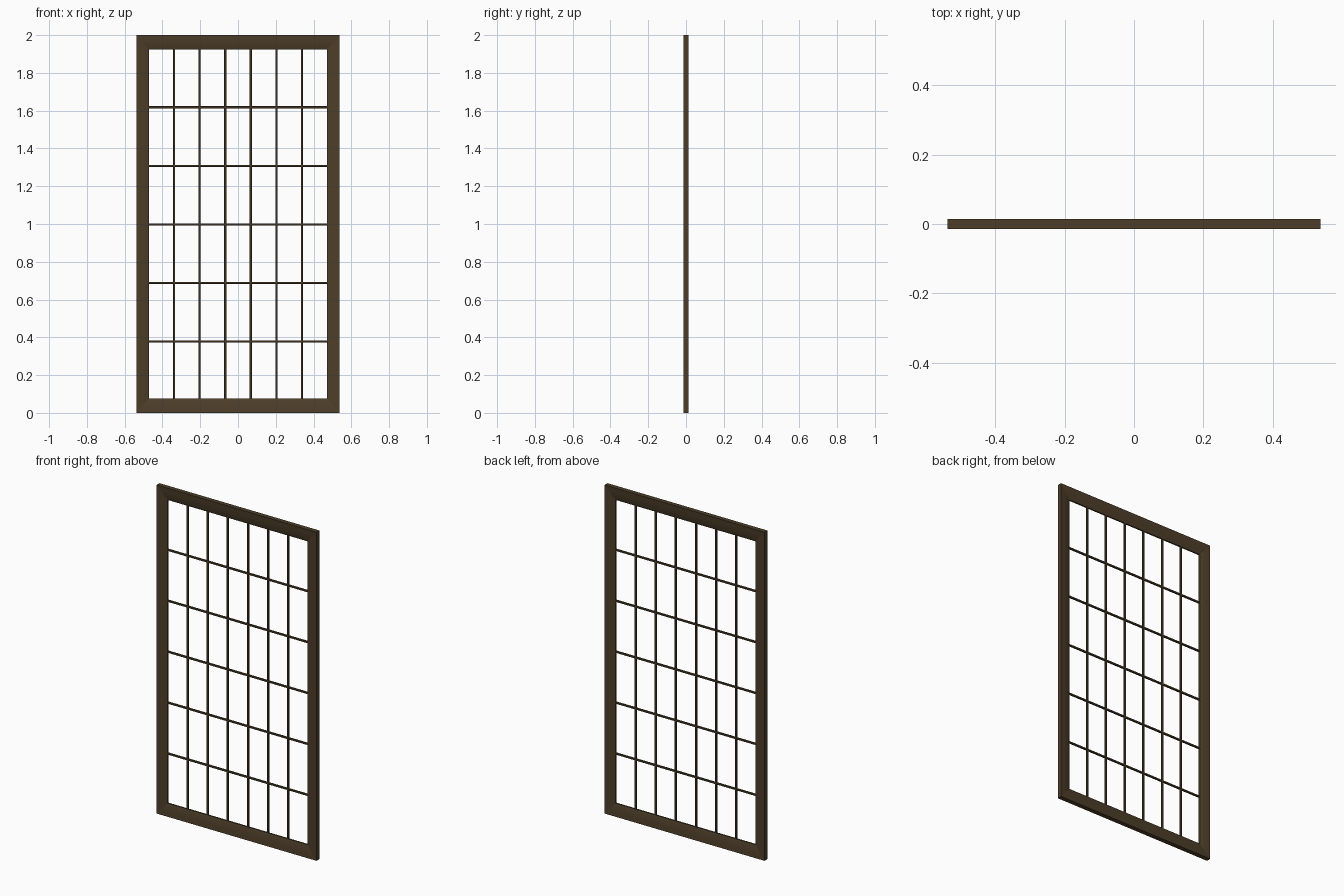
import bpy, bmesh, math

if "Cube" in bpy.data.objects:
    bpy.data.objects.remove(bpy.data.objects["Cube"])

W, H = 0.5385, 2.0           # half width, height
IX, IZ = 0.471, 0.077        # inner half width, rail height


def material(name, col):
    m = bpy.data.materials.new(name)
    m.diffuse_color = (*col, 1)
    m.use_nodes = True
    m.node_tree.nodes["Principled BSDF"].inputs["Base Color"].default_value = m.diffuse_color
    return m


wood = material("dark brown wood", (0.075, 0.048, 0.022))


def finish(name, bm):
    bmesh.ops.recalc_face_normals(bm, faces=bm.faces)
    me = bpy.data.meshes.new(name)
    bm.to_mesh(me)
    bm.free()
    ob = bpy.data.objects.new(name, me)
    bpy.context.collection.objects.link(ob)
    me.materials.append(wood)
    bpy.ops.object.select_all(action='DESELECT')
    ob.select_set(True)
    bpy.context.view_layer.objects.active = ob
    bpy.ops.object.shade_smooth_by_angle(angle=math.radians(40))


# Mitred frame: bevelled profile (t from outer to inner edge, y) swept round
# four corners, with a narrow lip along the opening
half = [(0, 0.014), (0.4, 0.0115), (0.9, 0.006), (0.93, 0.0045), (1, 0.0045)]
profile = [(t, -y) for t, y in half] + half[::-1]
bm = bmesh.new()
rings = []
for sx, sz in ((-1, -1), (1, -1), (1, 1), (-1, 1)):
    rings.append([bm.verts.new((sx * (W + (IX - W) * t), y,
                                H / 2 + sz * (H / 2 - IZ * t)))
                  for t, y in profile])
n = len(profile)
for i in range(4):
    a, b = rings[i], rings[(i + 1) % 4]
    for j in range(n):
        k = (j + 1) % n
        bm.faces.new((a[j], a[k], b[k], b[j]))
# keep the mitre lines crisp
for ring in rings:
    for j in range(n):
        e = bm.edges.get((ring[j], ring[(j + 1) % n]))
        if e:
            e.smooth = False
finish("window_frame", bm)


# Thin glazing bars with slightly chamfered square section
def bar(name, pos, vertical):
    w, d, c = 0.0055, 0.0055, 0.0015
    section = [(-w, -d + c), (-w + c, -d), (w - c, -d), (w, -d + c),
               (w, d - c), (w - c, d), (-w + c, d), (-w, d - c)]
    bm = bmesh.new()
    ends = []
    for e in (-1, 1):
        if vertical:
            z = H / 2 + e * (H / 2 - IZ + 0.004)
            ends.append([bm.verts.new((pos + u, y, z)) for u, y in section])
        else:
            x = e * (IX + 0.004)
            # thinner, so crossings do not coincide with the vertical bars
            ends.append([bm.verts.new((x, y * 0.95, pos + u))
                         for u, y in section])
    m = len(section)
    for j in range(m):
        k = (j + 1) % m
        bm.faces.new((ends[0][j], ends[0][k], ends[1][k], ends[1][j]))
    for ring in ends:
        bm.faces.new(ring)
    finish(name, bm)


for i in range(1, 7):
    bar(f"vertical_bar_{i}", -0.473 + 0.946 * i / 7, True)
for i in range(1, 6):
    bar(f"horizontal_bar_{i}", 0.998 + 0.31 * (i - 3), False)
